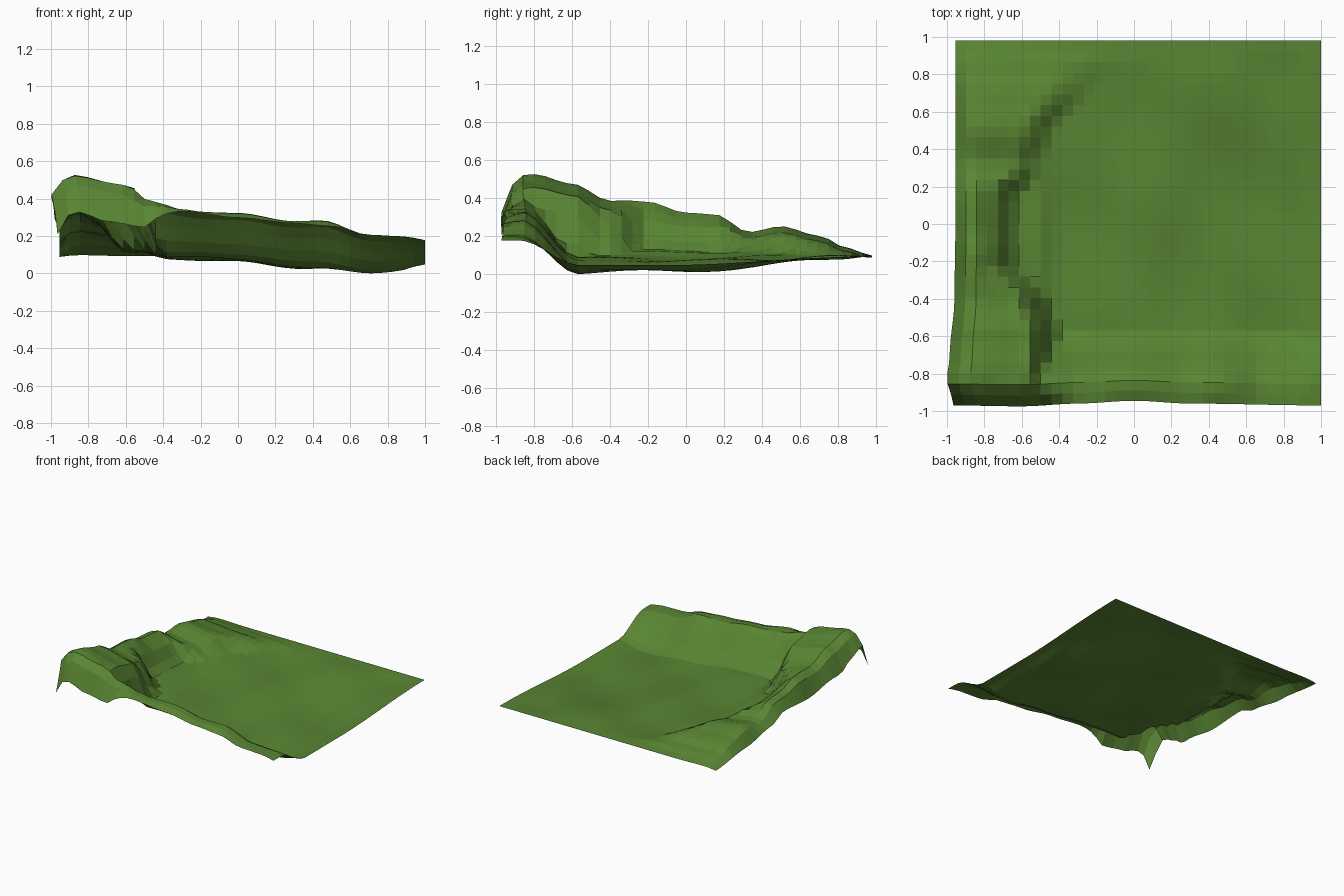
import bpy, math

if "Cube" in bpy.data.objects:
    bpy.data.objects.remove(bpy.data.objects["Cube"])

# Profiles as (position, value) pairs
LEFT_EDGE = [(-.97, .21), (-.92, .37), (-.84, .43), (-.74, .37), (-.58, .28), (-.2, .225), (.1, .24),
             (.26, .18), (.58, .13), (.98, .09)]
LEFT_CREST = [(-.97, .51), (-.8, .53), (-.6, .48), (-.4, .39), (-.2, .395), (0, .335), (.15, .325),
              (.33, .225), (.5, .255), (.7, .205), (.85, .14), (.98, .10)]
LEFT_SHELF = [(-.97, -.57), (-.6, -.56), (-.4, -.62), (-.2, -.79), (.15, -.78), (.3, -.66), (.5, -.60),
              (.7, -.50), (.98, -.35)]
FRONT_EDGE = [(-.96, .21), (-.92, .31), (-.85, .33), (-.7, .28), (-.5, .25), (-.4, .32), (-.3, .335),
              (0, .30), (.3, .27), (.5, .255), (.7, .205), (.9, .20), (1, .185)]
FRONT_CREST = [(-.96, .5), (-.85, .53), (-.65, .49), (-.45, .39), (-.3, .35), (-.2, .335), (0, .33),
               (.3, .285), (.45, .29), (.7, .21), (.9, .20), (1, .18)]
FLOOR = [(-.96, .13), (-.5, .12), (-.4, .09), (0, .07), (.4, .035), (.7, .01), (.85, .02), (1, .05)]
FRONT_Y = [(-.96, -.97), (-.6, -.975), (-.3, -.96), (0, -.945), (.3, -.96), (1, -.97)]
LEFT_X = [(-.97, -.965), (-.83, -1.0), (-.7, -.985), (-.4, -.96), (0, -.955), (.98, -.955)]


def smooth(a, b, v):
    t = min(1, max(0, (v - a) / (b - a)))
    return t * t * (3 - 2 * t)


def curve(pts, v):
    for (a, p), (b, q) in zip(pts, pts[1:]):
        if v <= b:
            return p + (q - p) * smooth(a, b, v)
    return pts[-1][1]


def mix(a, b, t):
    return a + (b - a) * t


def height(x, y):
    # gently rolling meadow
    floor = mix(curve(FLOOR, x), .095, smooth(-.1, .95, y))
    inner = smooth(.98, .8, y) * smooth(1, .8, x)
    floor += inner * (.008 * math.sin(5 * x + 8 * y) + .006 * math.sin(9 * x - 4 * y + 1))
    # left bank with a shelf, then a steep inner slope
    shelf = curve(LEFT_SHELF, y)
    top = curve(LEFT_CREST, y)
    top = mix(top, top * .87, smooth(-.87, shelf, x))
    width = mix(.17, .34, smooth(.45, .9, y))
    left = mix(top, floor, smooth(shelf, shelf + width, x))
    # front bank
    front = mix(curve(FRONT_CREST, x), floor, smooth(-.88, -.56, y))
    z = max(left, front)
    # outer edges curl down
    if x < -.87:
        z = mix(z, min(z, curve(LEFT_EDGE, y)), min(1, (-.87 - x) / .09) ** 1.4)
    if y < -.87:
        z = mix(z, min(z, curve(FRONT_EDGE, x)), min(1, (-.87 - y) / .10) ** 1.5)
    return z


# Terrain sheet
N = 34
verts, faces = [], []
for j in range(N + 1):
    y0 = -.97 + 1.95 * j / N
    for i in range(N + 1):
        x0 = -.96 + 1.96 * i / N
        x = x0 + (curve(LEFT_X, y0) + .96) * smooth(-.6, -.96, x0)
        y = y0 + (curve(FRONT_Y, x0) + .97) * smooth(-.6, -.97, y0)
        verts.append((x, y, height(x0, y0)))
low = min(v[2] for v in verts)
verts = [(x, y, z - low) for x, y, z in verts]
for j in range(N):
    for i in range(N):
        a = j * (N + 1) + i
        faces.append((a, a + 1, a + N + 2, a + N + 1))

mesh = bpy.data.meshes.new("grass_terrain")
mesh.from_pydata(verts, [], faces)
terrain = bpy.data.objects.new("grass_terrain", mesh)
bpy.context.collection.objects.link(terrain)

grass = bpy.data.materials.new("grass_green")
grass.diffuse_color = (.10, .235, .033, 1)
grass.use_nodes = True
grass.node_tree.nodes["Principled BSDF"].inputs["Base Color"].default_value = grass.diffuse_color
mesh.materials.append(grass)
